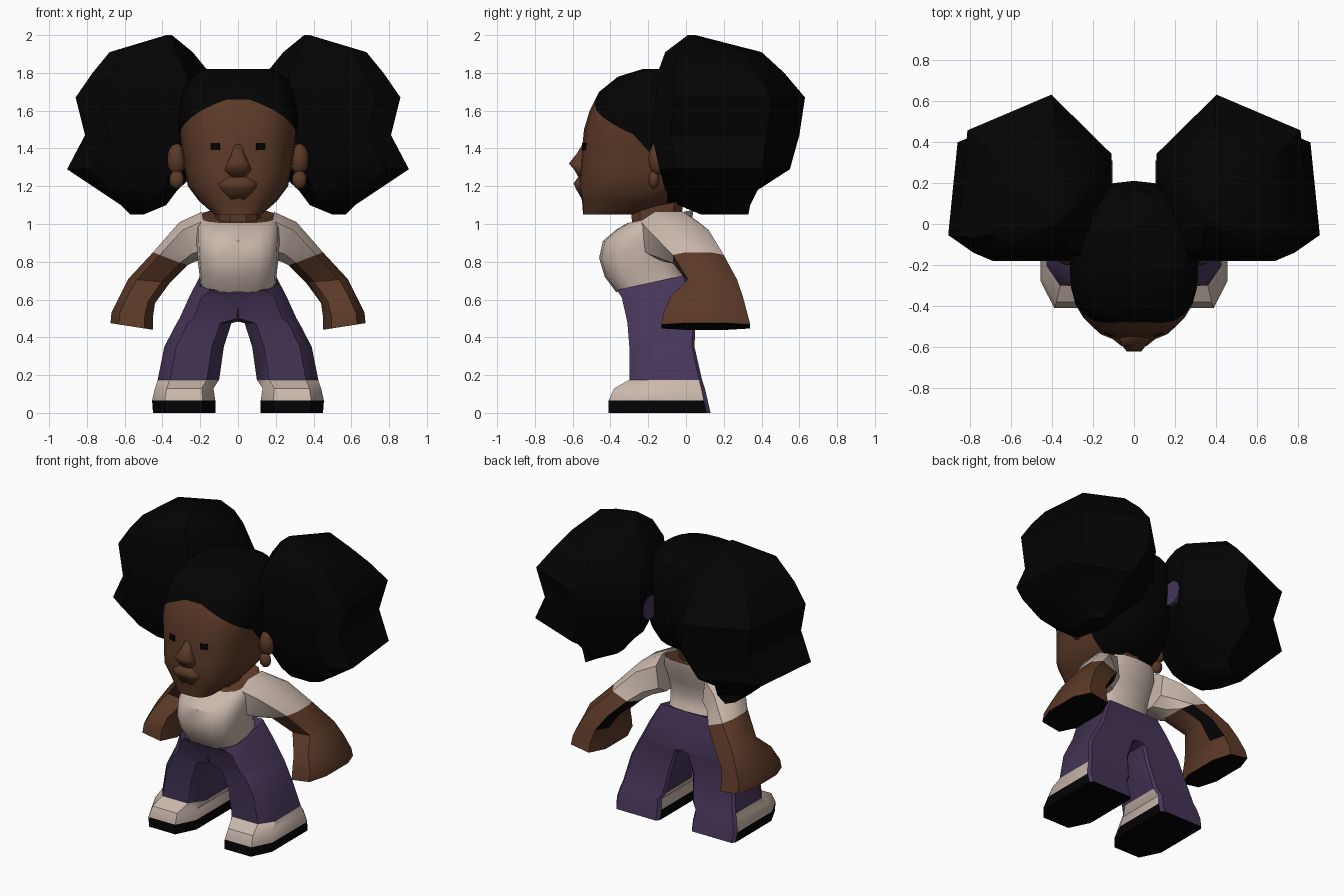
import bpy, bmesh, math
from mathutils import Vector, Matrix
from mathutils.bvhtree import BVHTree

cube = bpy.data.objects.get("Cube")
if cube:
    bpy.data.objects.remove(cube, do_unlink=True)


def material(name, color):
    m = bpy.data.materials.new(name)
    m.use_nodes = True
    m.diffuse_color = (*color, 1)
    bsdf = next(n for n in m.node_tree.nodes if n.type == 'BSDF_PRINCIPLED')
    bsdf.inputs["Base Color"].default_value = (*color, 1)
    bsdf.inputs["Roughness"].default_value = 0.9
    return m


SKIN, HAIR, SHIRT, PANTS, BLACK = range(5)
MATS = [material("brown skin", (0.105, 0.041, 0.020)),
        material("black hair", (0.001, 0.001, 0.001)),
        material("cream cloth", (0.59, 0.48, 0.415)),
        material("purple cloth", (0.060, 0.036, 0.097)),
        material("black rubber", (0.001, 0.001, 0.001))]

# Plan outlines in the range -1..1
BOX = [(1, -.5), (1, .5), (.6, 1), (-.6, 1), (-1, .5), (-1, -.5), (-.6, -1), (.6, -1)]
LEG = [(1, -.5), (1, .92), (.9, 1), (-.9, 1), (-1, .92), (-1, -.5), (-.6, -1), (.6, -1)]
PUFF = [(1, -.75), (.87, .56), (-.22, 1), (-1, .27), (-1, -.1), (-.6, -1), (.65, -1)]


def round_plan(n, back, front):
    """Superellipse with its own bluntness at the back and the front."""
    plan = []
    for i in range(n):
        a = 2 * math.pi * i / n
        power = 2 / (back if i <= n / 2 else front)
        plan.append(tuple(math.copysign(abs(c) ** power, c) for c in (math.cos(a), math.sin(a))))
    return plan


def finish(name, bm, smooth=35):
    bmesh.ops.recalc_face_normals(bm, faces=bm.faces)
    mesh = bpy.data.meshes.new(name)
    bm.to_mesh(mesh)
    bm.free()
    for m in MATS:
        mesh.materials.append(m)
    ob = bpy.data.objects.new(name, mesh)
    bpy.context.collection.objects.link(ob)
    if smooth:
        bpy.ops.object.select_all(action='DESELECT')
        ob.select_set(True)
        bpy.context.view_layer.objects.active = ob
        bpy.ops.object.shade_smooth_by_angle(angle=math.radians(smooth))
    return ob


def loft(plan, sections, bands, first, last, side=1):
    """Sections: inner x, z, outer x, z, front y, back y, optional rise toward the back."""
    bm = bmesh.new()
    rings = []
    for x0, z0, x1, z1, y0, y1, *rise in sections:
        dz = rise[0] if rise else 0
        rings.append([bm.verts.new((side * ((x0 + x1) / 2 + u * (x1 - x0) / 2),
                                    (y0 + y1) / 2 + v * (y1 - y0) / 2,
                                    (z0 + z1) / 2 + u * (z1 - z0) / 2 + v * dz)) for u, v in plan])
    n = len(plan)
    for a, b, mat in zip(rings, rings[1:], bands):
        for i in range(n):
            j = (i + 1) % n
            bm.faces.new((a[i], a[j], b[j], b[i])).material_index = mat
    bm.faces.new(rings[0]).material_index = first
    bm.faces.new(rings[-1]).material_index = last
    bmesh.ops.recalc_face_normals(bm, faces=bm.faces)
    return bm


def level(z, w, y0, y1, rise=0):
    return (-w, z, w, z, y0, y1, rise)


def span(z, x0, x1, y0, y1, rise=0):
    return (x0, z, x1, z, y0, y1, rise)


# Head, cut along an arched hairline
head = loft(round_plan(24, 2.3, 2.8), [
    level(1.05, .125, -.545, -.28), level(1.12, .205, -.55, -.02), level(1.20, .265, -.57, .10),
    level(1.30, .285, -.56, .17), level(1.40, .30, -.55, .20), level(1.50, .315, -.54, .21),
    level(1.60, .315, -.51, .21), level(1.70, .295, -.46, .20), level(1.78, .245, -.36, .16),
    level(1.82, .18, -.23, .08)], [SKIN] * 9, SKIN, HAIR)
hairline = [(Vector((0, -.48, 1.66)), Vector((0, .4, 1))),
            (Vector((0, -.48, 1.685)), Vector((.42, .4, 1))),
            (Vector((0, -.48, 1.685)), Vector((-.42, .4, 1))),
            (Vector((0, -.33, 1.53)), Vector((0, 1.1, 1))),
            (Vector((0, -.10, 1.30)), Vector((0, 1, 0)))]
for co, no in hairline:
    bmesh.ops.bisect_plane(head, geom=head.verts[:] + head.edges[:] + head.faces[:],
                           plane_co=co, plane_no=no)
for f in head.faces:
    c = f.calc_center_median()
    if any((c - co).dot(no) > 0 for co, no in hairline):
        f.material_index = HAIR
surface = BVHTree.FromBMesh(head)
finish("head", head)

# Nose and lips
finish("nose", loft(BOX, [level(1.25, .04, -.57, -.5), level(1.285, .07, -.59, -.5),
                          level(1.32, .06, -.62, -.5), level(1.37, .035, -.58, -.5),
                          level(1.42, .02, -.55, -.5)], [SKIN] * 4, SKIN, SKIN), 75)
finish("lips", loft(BOX, [level(1.13, .06, -.55, -.48), level(1.19, .10, -.585, -.47),
                          level(1.215, .10, -.595, -.47), level(1.25, .06, -.57, -.48)],
                    [SKIN] * 3, SKIN, SKIN), 75)

# Neck and torso
finish("neck", loft(round_plan(10, 2.3, 2.3), [level(.97, .12, -.29, -.03), level(1.16, .12, -.30, 0)],
                    [SKIN], SKIN, SKIN))
finish("shirt", loft(round_plan(16, 2.9, 2.9), [
    level(.68, .20, -.37, 0, .04), level(.74, .205, -.43, -.02, .02), level(.82, .215, -.46, -.03),
    level(.91, .22, -.44, -.01), level(.99, .22, -.37, .03, .02), level(1.04, .20, -.31, .04, .035)],
    [SHIRT] * 5, PANTS, SKIN))

for side, label in ((1, "left"), (-1, "right")):
    # Hair puff and its tie
    puff = loft(PUFF, [
        span(2.0, .35, .38, .01, .05), span(1.91, .24, .68, -.11, .40), span(1.80, .15, .77, -.15, .52),
        span(1.67, .11, .86, -.16, .63), span(1.47, .11, .81, -.18, .60), span(1.29, .20, .905, -.14, .55),
        span(1.18, .32, .74, -.11, .38), span(1.10, .38, .62, -.04, .34), span(1.05, .50, .57, .08, .33)],
        [HAIR] * 8, HAIR, HAIR, side)
    finish(label + "_hair_puff", puff)
    tie = bmesh.new()
    bmesh.ops.create_cone(tie, cap_ends=True, segments=10, radius1=.08, radius2=.08, depth=.18,
                          matrix=Matrix.Translation((side * .195, .23, 1.5)) @ Matrix.Rotation(math.pi / 2, 4, 'Y'))
    for f in tie.faces:
        f.material_index = PANTS
    finish(label + "_hair_tie", tie)

    # Ear with a small drop earring
    for part, place, size in (("ear", (.325, -.15, 1.345), (.052, .05, .09)),
                              ("earring", (.325, -.17, 1.235), (.04, .03, .05))):
        bm = bmesh.new()
        bmesh.ops.create_icosphere(bm, subdivisions=2, radius=1, matrix=Matrix.Translation(
            (side * place[0], *place[1:])) @ Matrix.Diagonal((*size, 1)))
        finish(label + "_" + part, bm)

    # Eye plate lying on the face
    hit, normal, *_ = surface.ray_cast(Vector((side * .12, -2, 1.41)), Vector((0, 1, 0)))
    eye = bmesh.new()
    bmesh.ops.create_cube(eye, size=1, matrix=Matrix.Translation(hit)
                          @ normal.to_track_quat('Z', 'Y').to_matrix().to_4x4()
                          @ Matrix.Diagonal((.05, .038, .009, 1)))
    for f in eye.faces:
        f.material_index = BLACK
    finish(label + "_eye", eye, 0)

    # Arm from shoulder to flat fist, with a dark patch at the inner back of the elbow
    arm = loft(BOX, [
        (.16, .82, .19, 1.065, -.24, .06), (.23, .80, .31, 1.01, -.20, .12),
        (.27, .78, .45, .85, -.07, .20), (.36, .69, .58, .71, .01, .27),
        (.44, .58, .62, .63, -.08, .30), (.45, .51, .67, .53, -.12, .325),
        (.45, .44, .675, .475, -.13, .34)],
        [SHIRT, SHIRT, SKIN, SKIN, SKIN, SKIN], SHIRT, BLACK, side)
    for f in arm.faces:
        c = f.calc_center_median()
        if f.normal.x * side < -.25 and f.normal.y > .2 and .58 < c.z < .76:
            f.material_index = BLACK
    finish(label + "_arm", arm)

    # Trouser leg and shoe; the trouser hem covers the heel
    leg = loft(LEG, [
        span(0, .12, .45, -.41, .13), span(.065, .12, .455, -.41, .115), span(.13, .13, .44, -.38, .10),
        span(.175, .10, .425, -.30, .085), span(.35, .075, .39, -.30, .045), span(.475, .035, .325, -.31, .05),
        span(.50, -.07, .31, -.315, .05), span(.61, -.07, .26, -.34, .03),
        span(.69, -.07, .20, -.365, 0, .04)],
        [BLACK, SHIRT, SHIRT] + [PANTS] * 5, BLACK, PANTS, side)
    for f in leg.faces:
        if f.normal.y > .5:
            f.material_index = PANTS
    finish(label + "_leg", leg)
